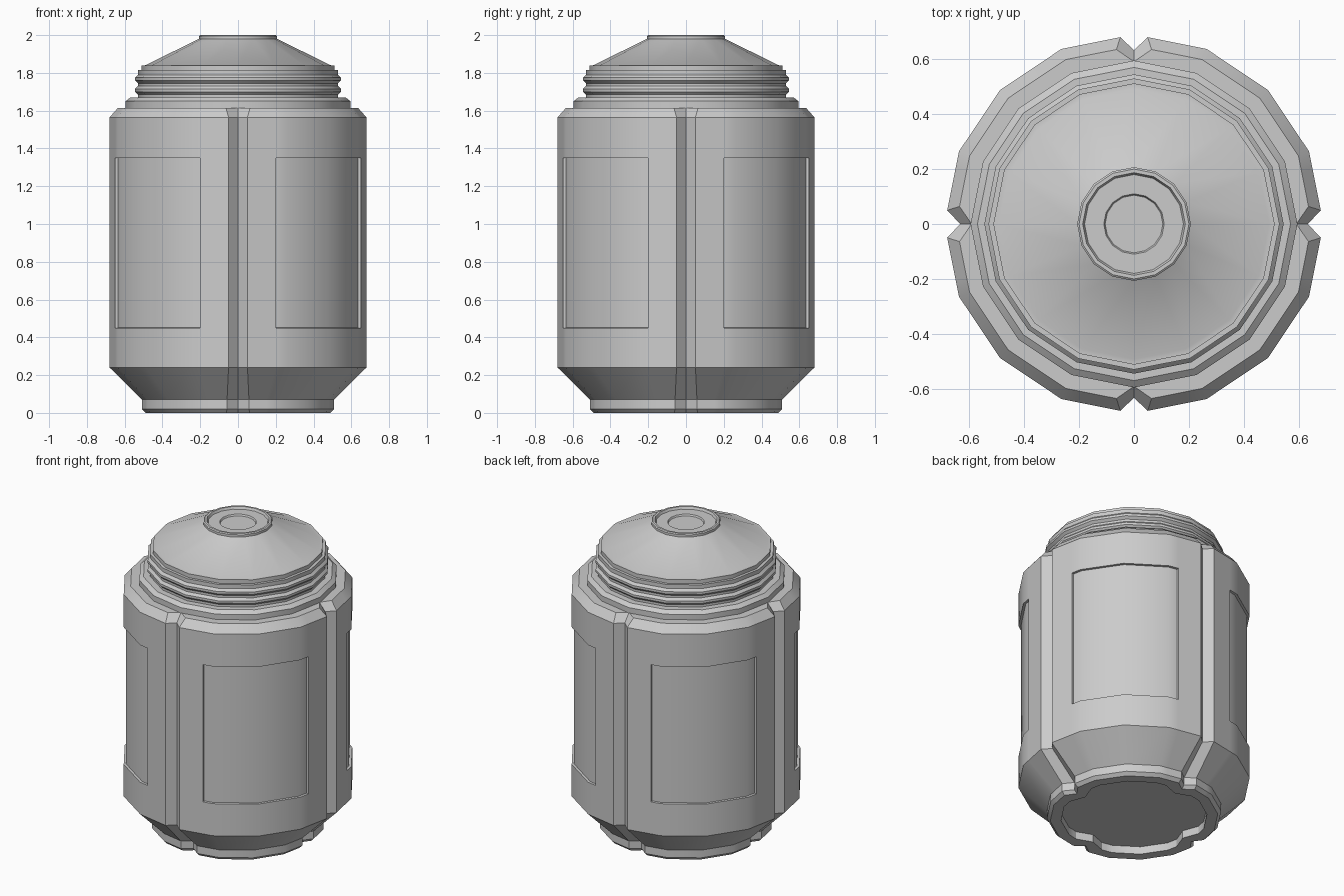
import bpy, bmesh, math

if "Cube" in bpy.data.objects:
    bpy.data.objects.remove(bpy.data.objects["Cube"])

SIDES = 16
SLOPE = math.tan(math.pi / SIDES)


def finish(bm, name):
    bmesh.ops.recalc_face_normals(bm, faces=bm.faces[:])
    me = bpy.data.meshes.new(name)
    bm.to_mesh(me)
    bm.free()
    ob = bpy.data.objects.new(name, me)
    bpy.context.collection.objects.link(ob)
    bpy.ops.object.select_all(action='DESELECT')
    bpy.context.view_layer.objects.active = ob
    ob.select_set(True)
    bpy.ops.object.shade_smooth_by_angle(angle=math.radians(30))
    return ob


def loft(bm, rings, cap_start=True, cap_end=True):
    """Skin equal-length point loops; returns the faces of each band."""
    loops = [[bm.verts.new(p) for p in ring] for ring in rings]
    bands = []
    for a, b in zip(loops, loops[1:]):
        n = len(a)
        bands.append([bm.faces.new((a[i], a[(i + 1) % n], b[(i + 1) % n], b[i]))
                      for i in range(n)])
    if cap_start:
        bm.faces.new(loops[0][::-1])
    if cap_end:
        bm.faces.new(loops[-1])
    return bands


def grooved(z, r, half, depth=0.057):
    """16-sided section with a V groove on each axis; 8 points per quadrant."""
    edge = 0.2 * r / 0.69
    c, s = r * math.cos(math.pi / 8), r * math.sin(math.pi / 8)
    d = r * math.sqrt(0.5)
    quad = [(r - depth, 0), (r - SLOPE * half, half), (r - SLOPE * edge, edge),
            (c, s), (d, d), (s, c), (edge, r - SLOPE * edge), (half, r - SLOPE * half)]
    pts = []
    for k in range(4):
        for x, y in quad:
            for _ in range(k):
                x, y = -y, x
            pts.append((x, y, z))
    return pts


def circle(z, r):
    return [(r * math.cos(i * math.tau / SIDES), r * math.sin(i * math.tau / SIDES), z)
            for i in range(SIDES)]


# Body shell with four grooves and four recessed panels
bm = bmesh.new()
bands = loft(bm, [grooved(*p) for p in [
    (0.07, 0.52, 0.058), (0.24, 0.69, 0.05), (0.45, 0.69, 0.05),
    (1.35, 0.69, 0.05), (1.565, 0.69, 0.05), (1.615, 0.648, 0.064)]])
panels = [[bands[2][8 * k + i] for i in range(2, 6)] for k in range(4)]
for faces in panels:
    bm.normal_update()
    bmesh.ops.inset_region(bm, faces=faces, thickness=0.001, depth=-0.015,
                           use_even_offset=True)
finish(bm, "body")

# Base ring, hollow underneath
bm = bmesh.new()
loft(bm, [grooved(*p) for p in [
    (0.07, 0.52, 0.058), (0.02, 0.52, 0.058), (0.0, 0.50, 0.062),
    (0.0, 0.435, 0.10), (0.05, 0.435, 0.10)]], cap_start=False)
finish(bm, "base_ring")

# Collar on the shoulder
bm = bmesh.new()
loft(bm, [circle(*p) for p in [
    (1.60, 0.595), (1.65, 0.595), (1.67, 0.57), (1.67, 0.50)]])
finish(bm, "shoulder_collar")

# Ribbed neck
bm = bmesh.new()
loft(bm, [circle(*p) for p in [
    (1.66, 0.53), (1.685, 0.53), (1.70, 0.545), (1.715, 0.545), (1.73, 0.53),
    (1.745, 0.53), (1.76, 0.545), (1.775, 0.545), (1.79, 0.53), (1.815, 0.53),
    (1.815, 0.48)]])
finish(bm, "ribbed_neck")

# Conical lid with a dished tip
bm = bmesh.new()
loft(bm, [circle(*p) for p in [
    (1.80, 0.512), (1.84, 0.512), (1.84, 0.492), (1.98, 0.207), (1.995, 0.207),
    (2.0, 0.20), (2.0, 0.187), (1.985, 0.18), (1.985, 0.11), (1.975, 0.105)]])
finish(bm, "lid")
